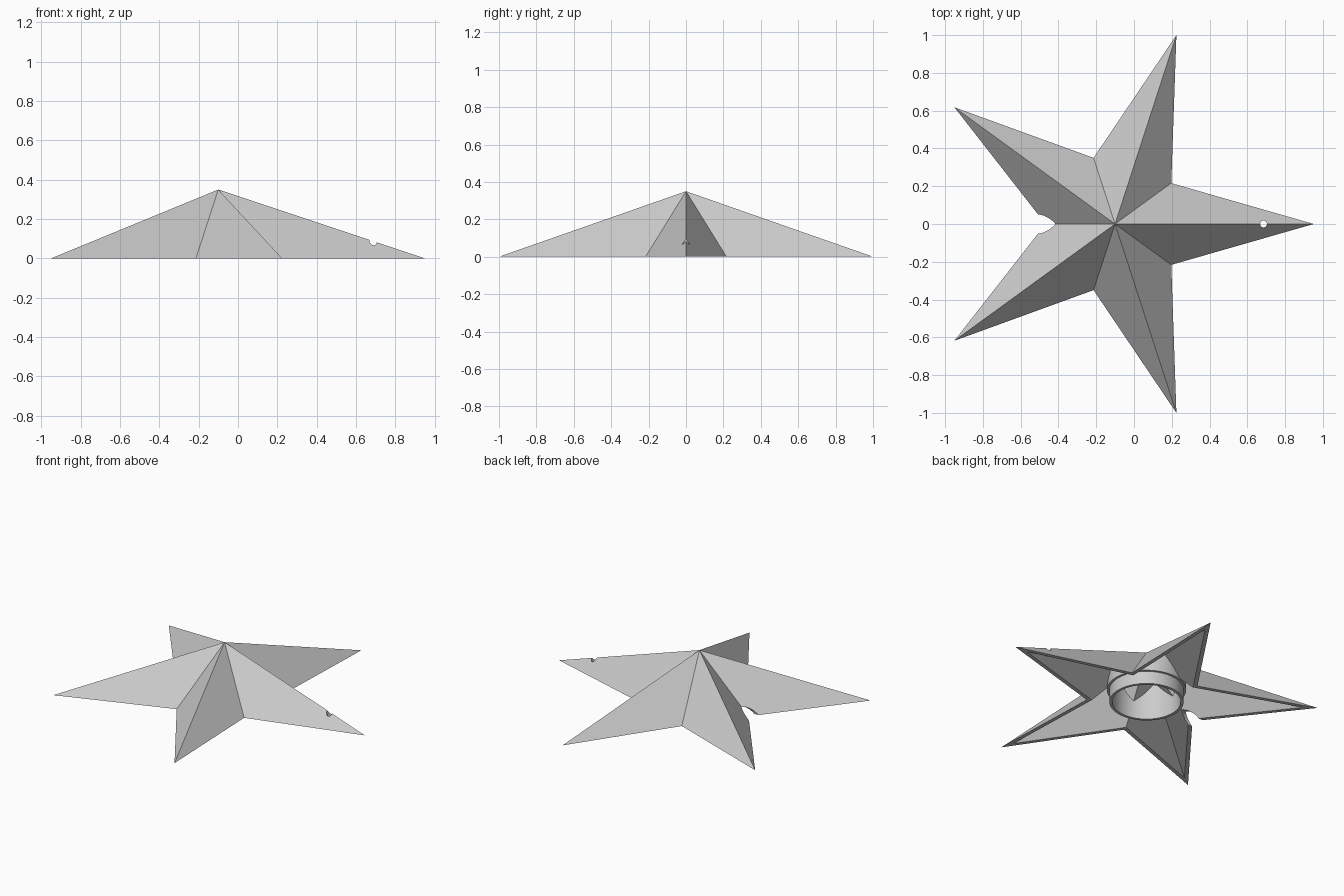
import bpy, bmesh
from math import pi, cos, sin, radians
from mathutils import Matrix

old = bpy.data.objects.get("Cube")
if old:
    bpy.data.objects.remove(old, do_unlink=True)

TIP, VALLEY, APEX = 1.0515, 0.368, 0.35
CX = -0.1004          # star centre along x
CAVITY = 0.914        # scale of the hollow inside

grey = bpy.data.materials.new("light grey")
grey.use_nodes = True
colour = (0.6, 0.6, 0.6, 1)
grey.diffuse_color = colour
grey.node_tree.nodes["Principled BSDF"].inputs["Base Color"].default_value = colour


def finish(bm, name):
    bmesh.ops.recalc_face_normals(bm, faces=bm.faces)
    mesh = bpy.data.meshes.new(name)
    bm.to_mesh(mesh)
    bm.free()
    mesh.materials.append(grey)
    ob = bpy.data.objects.new(name, mesh)
    bpy.context.collection.objects.link(ob)
    return ob


def star_cone(bm, scale):
    """Faceted five-pointed pyramid without a base; returns its base loop."""
    apex = bm.verts.new((CX, 0, APEX * scale))
    loop = []
    for i in range(10):
        r = (VALLEY if i % 2 else TIP) * scale
        a = i * pi / 5
        loop.append(bm.verts.new((CX + r * cos(a), r * sin(a), 0)))
    for i in range(10):
        bm.faces.new((apex, loop[i], loop[(i + 1) % 10]))
    return loop


def cylinder(name, radius, depth, matrix):
    bm = bmesh.new()
    bmesh.ops.create_cone(bm, cap_ends=True, segments=32, radius1=radius,
                          radius2=radius, depth=depth, matrix=matrix)
    ob = finish(bm, name)
    ob.hide_render = True
    return ob


def tube(name, outer, inner, low, high, sides=64):
    bm = bmesh.new()
    rings = []
    for r, z in ((outer, low), (outer, high), (inner, high), (inner, low)):
        rings.append([bm.verts.new((CX + r * cos(2 * pi * i / sides),
                                    r * sin(2 * pi * i / sides), z))
                      for i in range(sides)])
    for k in range(4):
        a, b = rings[k], rings[(k + 1) % 4]
        for i in range(sides):
            j = (i + 1) % sides
            bm.faces.new((a[i], a[j], b[j], b[i]))
    return finish(bm, name)


def boolean(ob, cutter, operation):
    mod = ob.modifiers.new("cut", 'BOOLEAN')
    mod.operation = operation
    mod.solver = 'EXACT'
    mod.object = cutter
    bpy.context.view_layer.objects.active = ob
    bpy.ops.object.modifier_apply(modifier=mod.name)


# Hollow star shell with a flat rim
bm = bmesh.new()
outside = star_cone(bm, 1)
inside = star_cone(bm, CAVITY)
for i in range(10):
    j = (i + 1) % 10
    bm.faces.new((outside[i], outside[j], inside[j], inside[i]))
shell = finish(bm, "star_shell")

# Hanging hole near one tip, cable arch in the opposite valley
hole = cylinder("hole_cutter", 0.018, 1, Matrix.Translation((0.686, 0, 0)))
arch = cylinder("arch_cutter", 0.05, 0.4,
                Matrix.Translation((-0.56, 0, 0)) @ Matrix.Rotation(radians(90), 4, 'Y'))
for cutter in (hole, arch):
    boolean(shell, cutter, 'DIFFERENCE')

# Stepped socket under the apex, trimmed to end inside the shell wall
bm = bmesh.new()
bm.faces.new(star_cone(bm, 0.96))
trim = finish(bm, "trim_solid")
trim.hide_render = True
socket = tube("socket_ring", 0.228, 0.21, -0.05, 0.3)
collar = tube("socket_collar", 0.243, 0.22, 0.085, 0.3)
for ob in (socket, collar):
    boolean(ob, trim, 'INTERSECT')
for ob in (hole, arch, trim):
    bpy.data.objects.remove(ob, do_unlink=True)

# Smooth round parts, keep creases sharp
for ob in (shell, socket, collar):
    bpy.ops.object.select_all(action='DESELECT')
    ob.select_set(True)
    bpy.context.view_layer.objects.active = ob
    bpy.ops.object.shade_smooth_by_angle(angle=radians(15))
